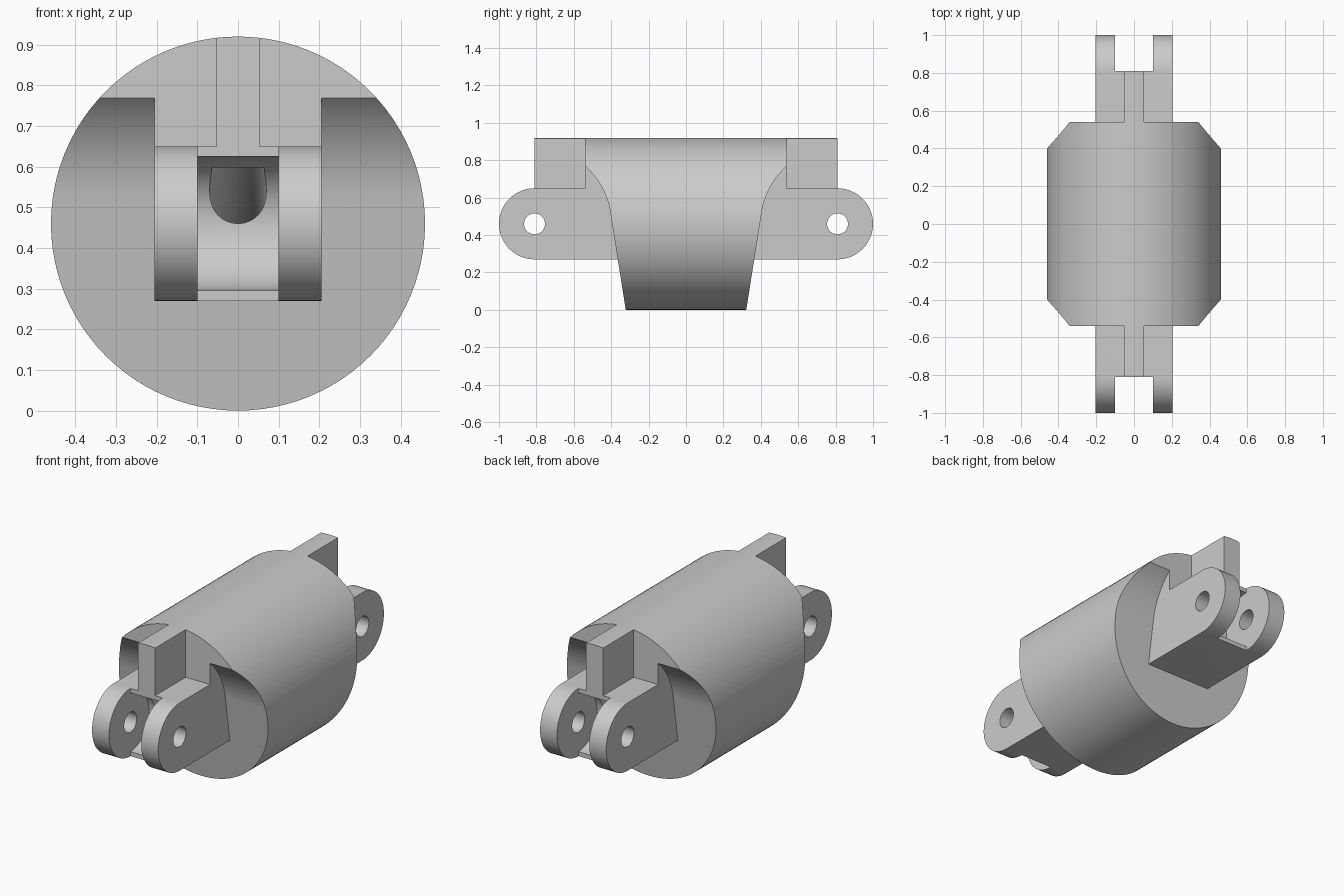
import bpy, bmesh
from math import sin, cos, tan, radians, sqrt, atan2, degrees

if "Cube" in bpy.data.objects:
    bpy.data.objects.remove(bpy.data.objects["Cube"])

RADIUS = 0.46      # body radius and height of its axis
PIN_Y = 0.81       # distance of the pin axis from the middle
LUG_R = 0.19       # rounding of the lugs
LUG_X = 0.205      # half width of the lug pair
SLOT_X = 0.1       # half width of the gap between the lugs
FIN_X = 0.053      # half width of the top fin
SHOULDER_Y = 0.54
CLEAR_R = 0.41     # swing clearance around the pin

grey = bpy.data.materials.new("plain grey")
grey.use_nodes = True
grey.diffuse_color = (0.6, 0.6, 0.6, 1)
grey.node_tree.nodes["Principled BSDF"].inputs["Base Color"].default_value = (0.6, 0.6, 0.6, 1)


def arc(cy, cz, r, start, end, steps=32):
    angles = [radians(start + (end - start) * i / steps) for i in range(steps + 1)]
    return [(cy + r * cos(a), cz + r * sin(a)) for a in angles]


def rect(y0, y1, z0, z1):
    return [(y0, z0), (y1, z0), (y1, z1), (y0, z1)]


def loft(name, rings):
    """Closed solid through a list of matching rings of points."""
    bm = bmesh.new()
    loops = [[bm.verts.new(p) for p in ring] for ring in rings]
    n = len(loops[0])
    for a, b in zip(loops, loops[1:]):
        for i in range(n):
            j = (i + 1) % n
            bm.faces.new((a[i], a[j], b[j], b[i]))
    bm.faces.new(loops[0])
    bm.faces.new(loops[-1])
    bmesh.ops.recalc_face_normals(bm, faces=bm.faces)
    mesh = bpy.data.meshes.new(name)
    bm.to_mesh(mesh)
    bm.free()
    mesh.materials.append(grey)
    obj = bpy.data.objects.new(name, mesh)
    bpy.context.collection.objects.link(obj)
    return obj


def prism(name, profile, x0, x1, side):
    """Side profile (y, z) pushed along x, placed at the front or back end."""
    return loft(name, [[(x, side * y, z) for y, z in profile] for x in (x0, x1)])


def cut(target, cutter):
    cutter.hide_render = True
    mod = target.modifiers.new("cut", 'BOOLEAN')
    mod.operation = 'DIFFERENCE'
    mod.solver = 'EXACT'
    mod.object = cutter
    bpy.context.view_layer.objects.active = target
    bpy.ops.object.modifier_apply(modifier=mod.name)
    bpy.data.objects.remove(cutter)


# Body: one long round bar from which both ends are milled
circle = arc(0, RADIUS, RADIUS, 0, 360, 96)[:-1]
body = loft("joint_body", [[(x, y, z) for x, z in circle] for y in (-1, 1)])

# Slanted end face running into the round swing clearance
SLANT = 9
top_angle = degrees(atan2(sqrt(CLEAR_R ** 2 - (PIN_Y - SHOULDER_Y) ** 2), SHOULDER_Y - PIN_Y))
clearance = arc(PIN_Y, RADIUS, CLEAR_R, 180 - SLANT, top_angle)
foot_y, foot_z = clearance[0]


def slant_y(z):
    return foot_y - (foot_z - z) * tan(radians(SLANT))


low, high, far = -0.1, 1.1, 1.2
lug_bottom, lug_top = RADIUS - LUG_R, RADIUS + LUG_R
end_profile = [(slant_y(low), low)] + clearance + [(SHOULDER_Y, high), (far, high), (far, low)]
under_profile = [(slant_y(low), low), (slant_y(lug_bottom), lug_bottom), (far, lug_bottom), (far, low)]
tip_profile = arc(PIN_Y, RADIUS, LUG_R, -90, 90) + [(PIN_Y, high), (far, high), (far, low), (PIN_Y, low)]

for side in (-1, 1):
    # Material beside the lugs and beside the fin
    for x in (-1, 1):
        cut(body, prism("end_cutter", end_profile, x * LUG_X, x * 0.6, side))
        cut(body, prism("fin_cutter", rect(SHOULDER_Y, far, lug_top, high), x * FIN_X, x * 0.5, side))
    # Underside and rounded tips of the lugs
    cut(body, prism("under_cutter", under_profile, -0.5, 0.5, side))
    cut(body, prism("tip_cutter", tip_profile, -0.5, 0.5, side))
    # Gap between the lugs, with a round seat around the pin
    cut(body, prism("gap_cutter", rect(PIN_Y, far, 0.2, 0.7), -SLOT_X, SLOT_X, side))
    cut(body, prism("seat_cutter", arc(PIN_Y, RADIUS, 0.165, 0, 360, 64)[:-1], -SLOT_X, SLOT_X, side))
    # Pin hole
    cut(body, prism("pin_cutter", arc(PIN_Y, RADIUS, 0.056, 0, 360, 48)[:-1], -0.5, 0.5, side))

# Sagging cable tunnel joining the two seats
rings = []
for i in range(33):
    y = -0.72 + 1.44 * i / 32
    sag = 0.36 + 0.2 * (y / 0.7) ** 2
    rings.append([(px, y, sag + pz) for px, pz in arc(0, 0, 0.07, 0, 360, 32)[:-1]])
cut(body, loft("tunnel_cutter", rings))

# Smooth shading with crisp edges
bpy.ops.object.select_all(action='DESELECT')
body.select_set(True)
bpy.context.view_layer.objects.active = body
bpy.ops.object.shade_smooth_by_angle(angle=radians(25))
